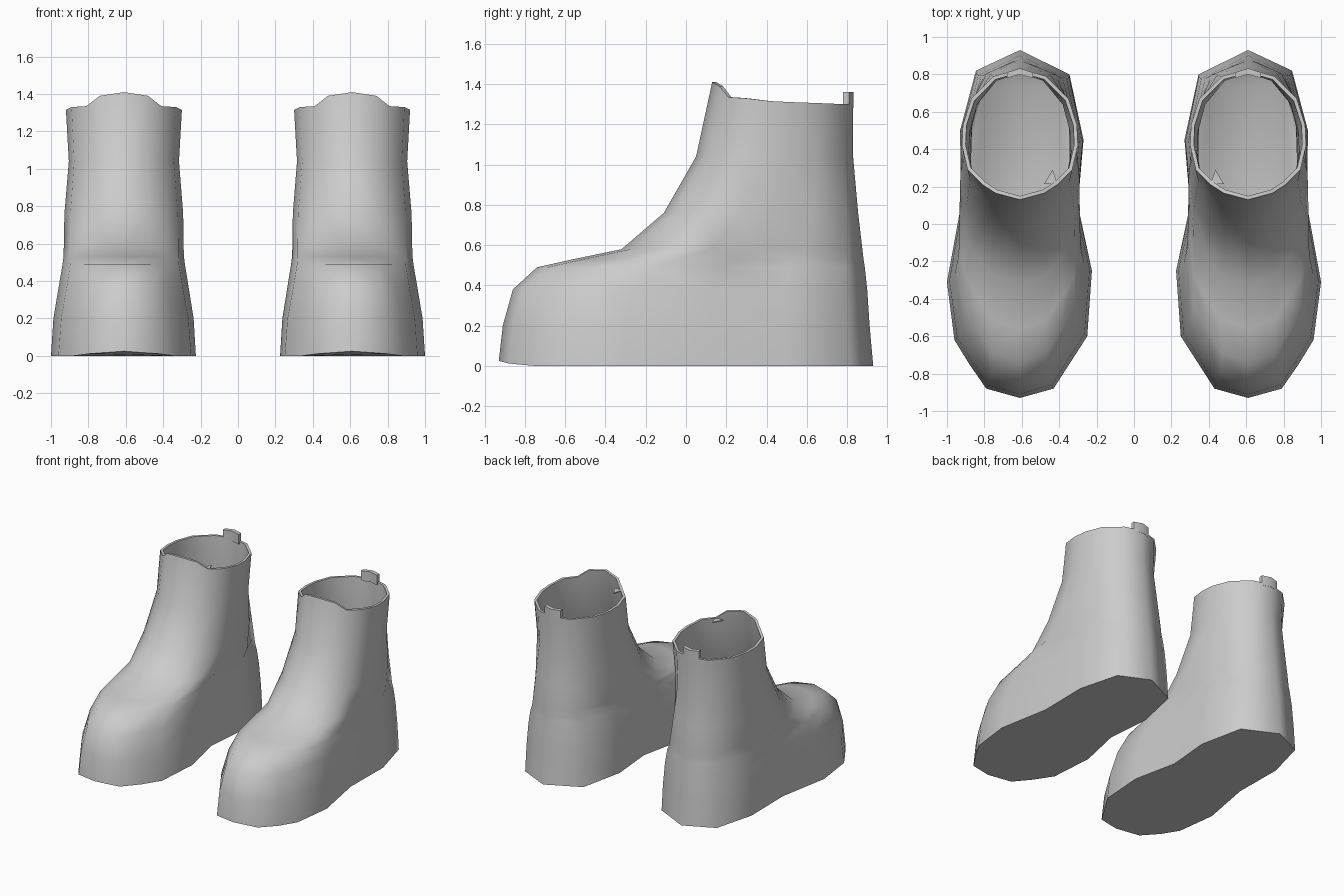
import bpy, bmesh, math

if "Cube" in bpy.data.objects:
    bpy.data.objects.remove(bpy.data.objects["Cube"])

mat = bpy.data.materials.new("light grey")
mat.use_nodes = True
GREY = (0.6, 0.6, 0.6, 1)
mat.diffuse_color = GREY
mat.node_tree.nodes["Principled BSDF"].inputs["Base Color"].default_value = GREY

CX = 0.61  # distance of each boot's centre line from the middle

# Sole outline from the toe round the inner side to the heel and back (inward, y)
SOLE = [(0, -.93), (.18, -.88), (.27, -.74), (.36, -.6), (.385, -.25), (.31, .1),
        (.34, .45), (.265, .80), (0, .93), (-.235, .82), (-.32, .5), (-.315, .1),
        (-.39, -.31), (-.35, -.62), (-.27, -.75), (-.18, -.88)]
# Half of the cuff, front to back (sideways, y, z)
HALF = [(0, .13, 1.41), (.13, .165, 1.39), (.2, .21, 1.335), (.28, .29, 1.33),
        (.31, .42, 1.315), (.305, .53, 1.31), (.26, .67, 1.305), (.14, .79, 1.30), (0, .83, 1.30)]
CUFF = HALF + [(-x, y, z) for x, y, z in HALF[-2:0:-1]]

# Levels: height, toe y, heel y, blend from sole to cuff shape, toe width scale
LEVELS = [(.2, -.91, .912, 0, .95), (.38, -.86, .90, .08, .86), (.49, -.74, .888, .2, .83),
          (.53, -.56, .882, .35, .86), (.58, -.32, .876, .5, .90), (.76, -.11, .855, .75, .96),
          (1.04, .05, .83, 1, .95)]


def ring_at(z, y0, y1, f, sx):
    """Outline at one level, between the sole shape and the cuff shape."""
    pts = []
    for (ax, ay), (bx, by, _) in zip(SOLE, CUFF):
        v = (1 - f) * (ay + .93) / 1.86 + f * (by - .13) / .70
        s = sx + (1 - sx) * v * (1 - f)
        pts.append((s * ((1 - f) * ax + f * bx), y0 + v * (y1 - y0), z))
    return pts


def inset(pts, d, drop=0.0):
    """Move an outline inward by about d and down by drop."""
    ys = [p[1] for p in pts]
    cy, hy = (min(ys) + max(ys)) / 2, (max(ys) - min(ys)) / 2
    hx = max(abs(p[0]) for p in pts)
    return [(x * (1 - d / hx), cy + (y - cy) * (1 - d / hy), z - drop) for x, y, z in pts]


def make(name, rings, side):
    """Loft rings of equal length and cap both ends."""
    bm = bmesh.new()
    loops = [[bm.verts.new((side * (CX - x), y, z)) for x, y, z in r] for r in rings]
    n = len(loops[0])
    for a, b in zip(loops, loops[1:]):
        for i in range(n):
            j = (i + 1) % n
            bm.faces.new((a[i], a[j], b[j], b[i]))
    bm.faces.new(loops[0])
    bm.faces.new(loops[-1])
    bmesh.ops.recalc_face_normals(bm, faces=bm.faces)
    me = bpy.data.meshes.new(name)
    bm.to_mesh(me)
    bm.free()
    me.materials.append(mat)
    ob = bpy.data.objects.new(name, me)
    bpy.context.collection.objects.link(ob)
    bpy.ops.object.select_all(action='DESELECT')
    ob.select_set(True)
    bpy.context.view_layer.objects.active = ob
    bpy.ops.object.shade_smooth_by_angle(angle=math.radians(60))


for label, side in (("left", 1), ("right", -1)):
    # Boot shell: sole, foot, shaft and rim
    toe_lift = {0: .025, 1: .012, 15: .012}
    sole = [(x, y, toe_lift.get(i, 0)) for i, (x, y) in enumerate(SOLE)]
    walls = [ring_at(*level) for level in LEVELS]
    # Hollow lining running down to a rounded footbed
    lining = [inset(CUFF, .02)] + [inset(w, .022, .02) for w in reversed(walls)]
    footbed = [inset(walls[0], .03, .12), inset(walls[0], .07, .165)]
    make(label + "_boot", [sole] + walls + [CUFF] + lining + footbed, side)

    # Pull tab at the back of the cuff
    tab = [(-.07, .81), (0, .832), (.07, .81), (.07, .78), (0, .80), (-.07, .78)]
    make(label + "_pull_tab", [[(x, y, z) for x, y in tab] for z in (1.28, 1.36)], side)

    # Folded tongue corner on the inner side of the opening
    corner = [(.20, .215), (.175, .29), (.13, .215)]
    make(label + "_tongue_corner", [[(x, y, z) for x, y in corner] for z in (1.322, 1.33)], side)
